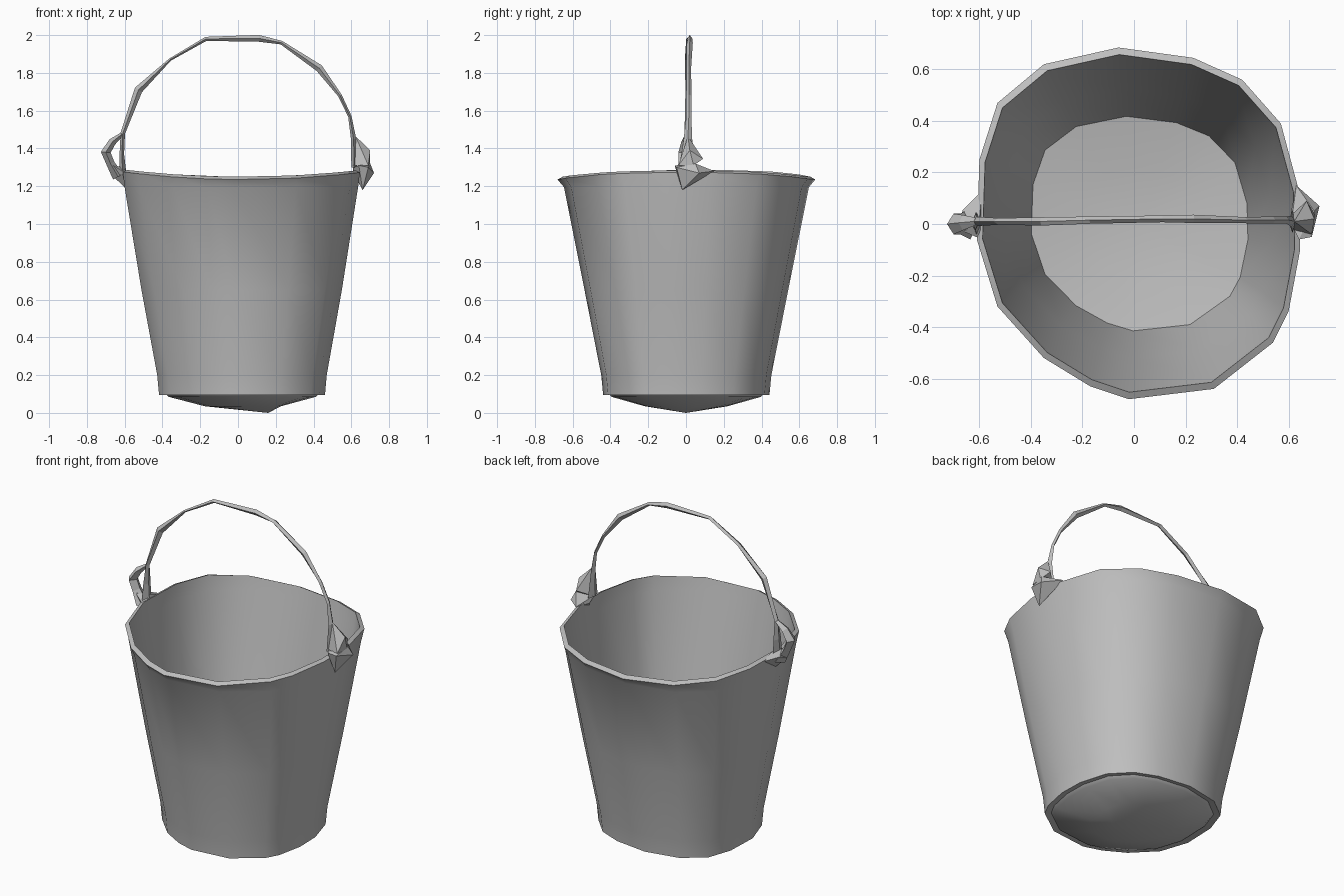
import bpy, bmesh, math
from mathutils import Vector

cube = bpy.data.objects.get("Cube")
if cube:
    bpy.data.objects.remove(cube, do_unlink=True)

metal = bpy.data.materials.new("grey metal")
GREY = (0.52, 0.52, 0.52, 1)
metal.diffuse_color = GREY
metal.use_nodes = True
bsdf = metal.node_tree.nodes["Principled BSDF"]
bsdf.inputs["Base Color"].default_value = GREY
bsdf.inputs["Roughness"].default_value = 0.6


def finish(bm, name, smooth=None):
    """Turn a bmesh into a named, shaded object."""
    bmesh.ops.recalc_face_normals(bm, faces=bm.faces)
    mesh = bpy.data.meshes.new(name)
    bm.to_mesh(mesh)
    bm.free()
    mesh.materials.append(metal)
    obj = bpy.data.objects.new(name, mesh)
    bpy.context.collection.objects.link(obj)
    if smooth:
        bpy.ops.object.select_all(action='DESELECT')
        obj.select_set(True)
        bpy.context.view_layer.objects.active = obj
        bpy.ops.object.shade_smooth_by_angle(angle=math.radians(smooth))
    return obj


def bridge(bm, a, b):
    for i in range(len(a)):
        j = (i + 1) % len(a)
        bm.faces.new((a[i], a[j], b[j], b[i]))


# Irregular hand-made rim outline, seen from above
OUTLINE = [(-.06, .685), (.23, .645), (.42, .56), (.57, .39), (.64, .13),
           (.645, -.10), (.60, -.34), (.54, -.46), (.31, -.64), (-.02, -.68),
           (-.17, -.63), (-.35, -.52), (-.53, -.32), (-.61, -.06),
           (-.60, .25), (-.53, .47), (-.35, .62)]
CX = 0.03

# Profile: x scale, y scale, height, rise of the ring towards the two ears
PROFILE = [
    (.32, .32, .035, 0), (.62, .58, .085, 0), (.645, .60, .10, 0),    # domed underside
    (.70, .645, .095, 0), (.715, .66, .20, 0),                       # bottom edge
    (.845, .79, .65, 0), (.985, .95, 1.195, 0),                      # outer wall
    (1.0, 1.0, 1.235, .04), (.965, .96, 1.25, .035),                 # flared lip
    (.955, .94, 1.19, 0), (.815, .765, .65, 0), (.67, .61, .12, 0),  # inner wall
    (.35, .32, .085, 0),                                             # inside floor
]

# Bucket body
bm = bmesh.new()
rings = []
for sx, sy, z, rise in PROFILE:
    rings.append([bm.verts.new((CX + (x - CX) * sx, y * sy,
                                z + rise * ((x - CX) / .63) ** 2))
                  for x, y in OUTLINE])
for a, b in zip(rings, rings[1:]):
    bridge(bm, a, b)
for ring, tip in ((rings[0], (.16, 0, 0)), (rings[-1], (.04, 0, .075))):
    centre = bm.verts.new(tip)
    for i in range(len(ring)):
        bm.faces.new((ring[i], ring[(i + 1) % len(ring)], centre))
finish(bm, "bucket_body", 35)


def strap(name, path):
    """Thin diamond-section strip; path holds x, y, z, in-plane half width, y half width."""
    bm = bmesh.new()
    pts = [Vector(p[:3]) for p in path]
    sections = []
    for i, p in enumerate(path):
        t = (pts[min(i + 1, len(pts) - 1)] - pts[max(i - 1, 0)]).normalized()
        n = Vector((t.z, 0, -t.x)).normalized() * p[3]
        w = Vector((0, p[4], 0))
        sections.append([bm.verts.new(pts[i] + d) for d in (n, w, -n, -w)])
    for a, b in zip(sections, sections[1:]):
        bridge(bm, a, b)
    bm.faces.new(sections[0])
    bm.faces.new(sections[-1])
    return finish(bm, name)


# Arched carrying handle
strap("handle", [
    (-.61, .00, 1.26, .02, .045), (-.615, .01, 1.37, .012, .035),
    (-.61, .01, 1.48, .012, .018), (-.527, .01, 1.71, .022, .013),
    (-.36, .01, 1.87, .007, .016), (-.17, .015, 1.98, .011, .014),
    (.11, .02, 1.983, .018, .013), (.23, .02, 1.96, .010, .016),
    (.43, .015, 1.825, .020, .012), (.54, .015, 1.68, .010, .014),
    (.592, .015, 1.57, .009, .014), (.612, .01, 1.45, .014, .022),
    (.615, .01, 1.30, .015, .045)])

# Outer half of the right-hand loop, leaving a gap beside the handle
strap("right_ear_loop", [
    (-.615, .01, 1.475, .010, .015), (-.665, .005, 1.435, .020, .03),
    (-.700, .00, 1.38, .026, .04), (-.675, .00, 1.32, .022, .04),
    (-.635, .00, 1.25, .03, .06)])


def lug(name, points):
    """Faceted lump wrapped around a few corner points."""
    bm = bmesh.new()
    verts = [bm.verts.new(p) for p in points]
    bmesh.ops.convex_hull(bm, input=verts)
    bmesh.ops.delete(bm, geom=[v for v in bm.verts if not v.link_faces], context='VERTS')
    return finish(bm, name)


# Lugs that join the handle to the rim
lug("right_ear_lug", [
    (-.675, .00, 1.265), (-.665, .055, 1.29), (-.59, .13, 1.265), (-.59, -.06, 1.265),
    (-.66, -.03, 1.31), (-.60, .02, 1.30), (-.59, .00, 1.185)])
lug("left_ear_lug", [
    (.72, .07, 1.27), (.70, .05, 1.32), (.69, -.05, 1.30), (.64, -.06, 1.31),
    (.61, .00, 1.30), (.63, .15, 1.28), (.66, -.02, 1.18), (.61, .05, 1.27)])
lug("left_ear_brace", [
    (.622, .01, 1.465), (.70, .02, 1.39), (.70, .04, 1.31), (.61, -.02, 1.31),
    (.69, -.04, 1.31), (.67, .09, 1.345), (.605, .03, 1.31)])
